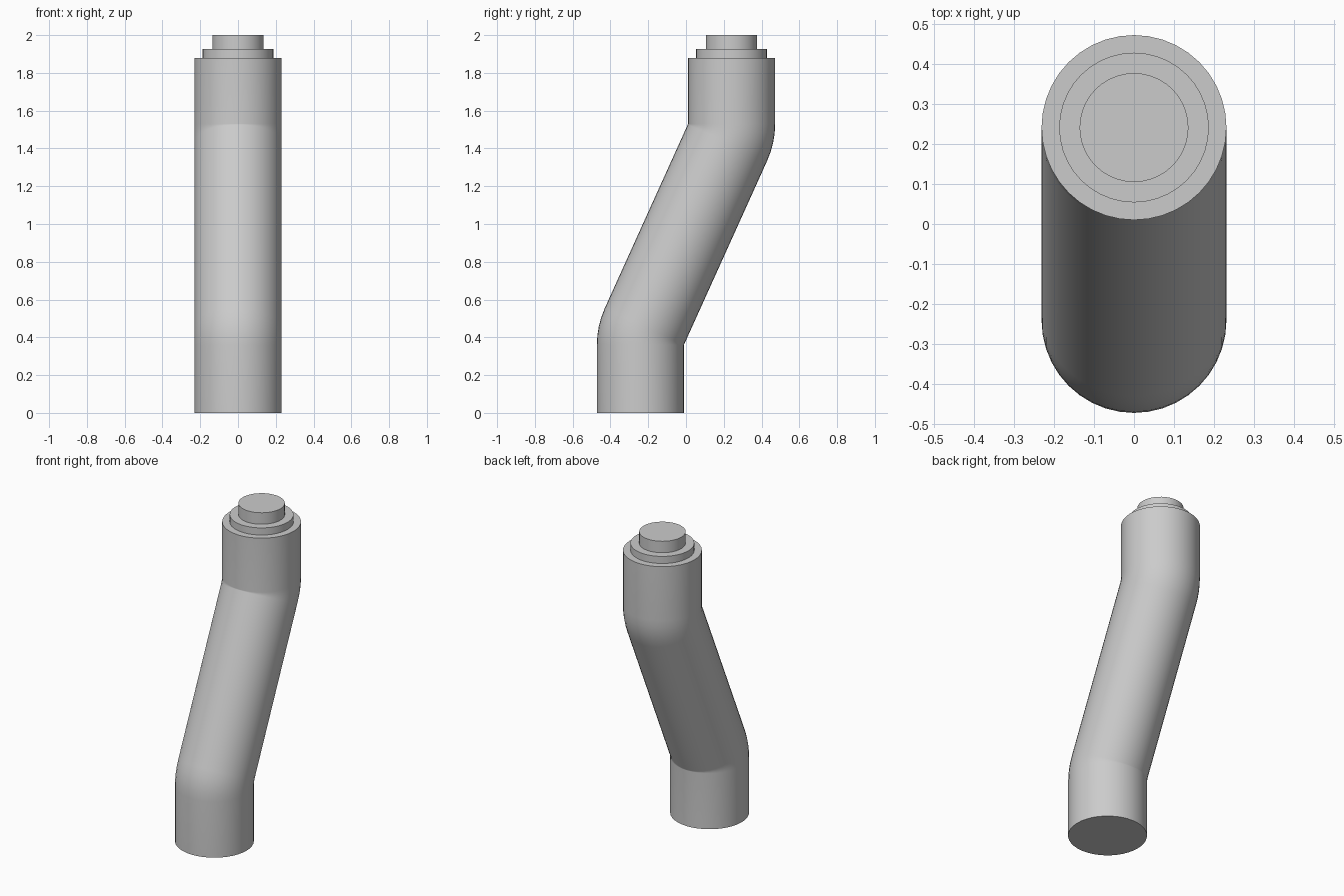
import bpy, bmesh, math
from mathutils import Vector

if "Cube" in bpy.data.objects:
    bpy.data.objects.remove(bpy.data.objects["Cube"])

SIDES = 40
R = 0.231            # pipe radius
BEND = 0.241         # bend radius of the centre line
Z1, Z2 = 0.36, 1.53  # heights of the two bend pivots
TOP = 1.88
STEPS = 4


def loft(name, stations):
    """Skin rings given as (y, z, tilt, radius) and cap both ends."""
    bm = bmesh.new()
    rings = []
    for y, z, tilt, r in stations:
        across = Vector((0, math.cos(tilt), -math.sin(tilt)))
        ring = []
        for i in range(SIDES):
            a = 2 * math.pi * i / SIDES
            co = Vector((0, y, z)) + Vector((r * math.cos(a), 0, 0)) + across * (r * math.sin(a))
            ring.append(bm.verts.new(co))
        rings.append(ring)
    for lo, hi in zip(rings, rings[1:]):
        for i in range(SIDES):
            j = (i + 1) % SIDES
            bm.faces.new((lo[i], lo[j], hi[j], hi[i]))
    bm.faces.new(rings[0][::-1])
    bm.faces.new(rings[-1])
    bmesh.ops.recalc_face_normals(bm, faces=bm.faces)
    mesh = bpy.data.meshes.new(name)
    bm.to_mesh(mesh)
    bm.free()
    obj = bpy.data.objects.new(name, mesh)
    bpy.context.collection.objects.link(obj)
    bpy.ops.object.select_all(action='DESELECT')
    obj.select_set(True)
    bpy.context.view_layer.objects.active = obj
    bpy.ops.object.shade_smooth_by_angle(angle=math.radians(35))
    return obj


# S-shaped pipe: straight, bend, slanted run, opposite bend, straight
tilt_max = math.asin(2 * BEND / (Z2 - Z1))
tilts = [tilt_max * i / STEPS for i in range(STEPS + 1)]
path = [(-BEND, 0, 0, R)]
path += [(-BEND * math.cos(t), Z1 + BEND * math.sin(t), t, R) for t in tilts]
path += [(BEND * math.cos(t), Z2 - BEND * math.sin(t), t, R) for t in reversed(tilts)]
path += [(BEND, TOP, 0, R)]
loft("bent_pipe", path)

# Stepped plug on the upper end
loft("lower_collar", [(BEND, TOP, 0, 0.187), (BEND, 1.926, 0, 0.187)])
loft("top_plug", [(BEND, 1.926, 0, 0.136), (BEND, 2.0, 0, 0.136)])
